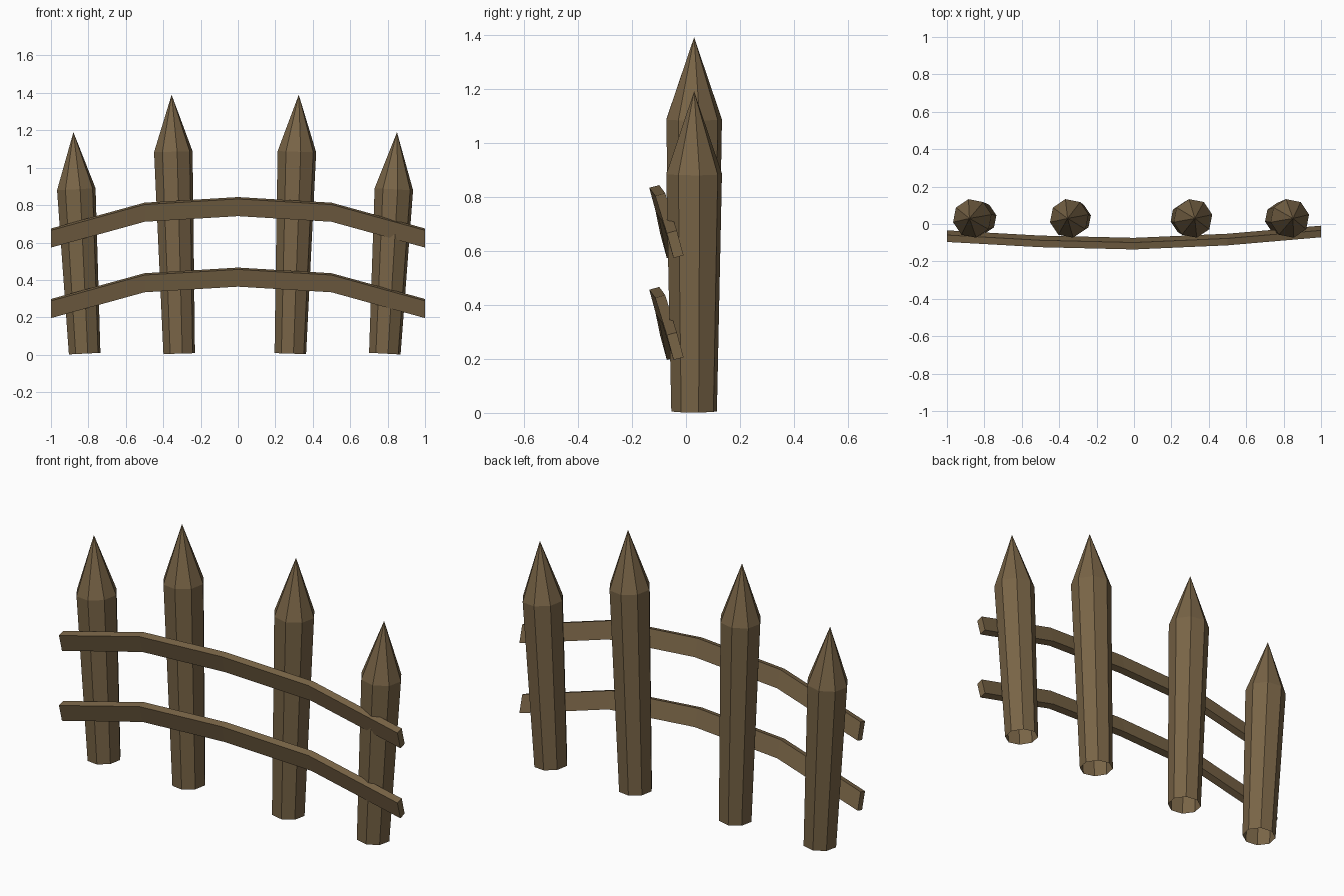
import bpy, bmesh, math
from mathutils import Vector

if "Cube" in bpy.data.objects:
    bpy.data.objects.remove(bpy.data.objects["Cube"])

wood = bpy.data.materials.new("brown_wood")
wood.diffuse_color = (0.19, 0.128, 0.062, 1)
wood.use_nodes = True
wood.node_tree.nodes["Principled BSDF"].inputs["Base Color"].default_value = wood.diffuse_color


def make_object(name, bm):
    bmesh.ops.recalc_face_normals(bm, faces=bm.faces)
    mesh = bpy.data.meshes.new(name)
    bm.to_mesh(mesh)
    bm.free()
    mesh.materials.append(wood)
    bpy.context.collection.objects.link(bpy.data.objects.new(name, mesh))


def post(name, x_base, x_tip, shoulder, tip, sides=8, y=0.03):
    """Leaning, sharpened eight-sided stake, open underneath."""
    bm = bmesh.new()
    base = Vector((x_base, y, 0.006))
    axis = Vector((x_tip, y, tip)) - base
    lean = Vector((0, 0, 1)).rotation_difference(axis)
    rings = []
    for z, r in ((0, 0.086), (shoulder, 0.105)):
        ring = []
        for i in range(sides):
            a = math.tau * (i + 0.25) / sides
            p = Vector((r * math.cos(a), r * math.sin(a), z))
            ring.append(bm.verts.new(base + lean @ p))
        rings.append(ring)
    apex = bm.verts.new((x_tip, y, tip))
    low, high = rings
    for i in range(sides):
        j = (i + 1) % sides
        bm.faces.new((low[i], low[j], high[j], high[i]))
        bm.faces.new((high[i], high[j], apex))
    make_object(name, bm)


def rail(name, drop):
    """Bowed plank: one tilted rectangle swept through five stations."""
    # x, y and z of the section's centre
    path = [(-1, -0.065, 0.624), (-0.5, -0.093, 0.762), (0, -0.105, 0.792),
            (0.5, -0.083, 0.762), (1, -0.04, 0.624)]
    section = [(-0.031, 0.041), (0.006, 0.051), (0.031, -0.041), (-0.006, -0.051)]
    bm = bmesh.new()
    rings = [[bm.verts.new((x, y + dy, z + dz - drop)) for dy, dz in section]
             for x, y, z in path]
    for a, b in zip(rings, rings[1:]):
        for i in range(4):
            j = (i + 1) % 4
            bm.faces.new((a[i], a[j], b[j], b[i]))
    bm.faces.new(rings[0])
    bm.faces.new(rings[-1])
    make_object(name, bm)


# Four stakes, the outer pair shorter and leaning outward
post("outer_left_post", -0.82, -0.88, 0.88, 1.19)
post("inner_left_post", -0.315, -0.355, 1.08, 1.39)
post("inner_right_post", 0.28, 0.325, 1.08, 1.39)
post("outer_right_post", 0.785, 0.85, 0.88, 1.19)

# Two bowed rails across the front
rail("upper_rail", 0)
rail("lower_rail", 0.377)
